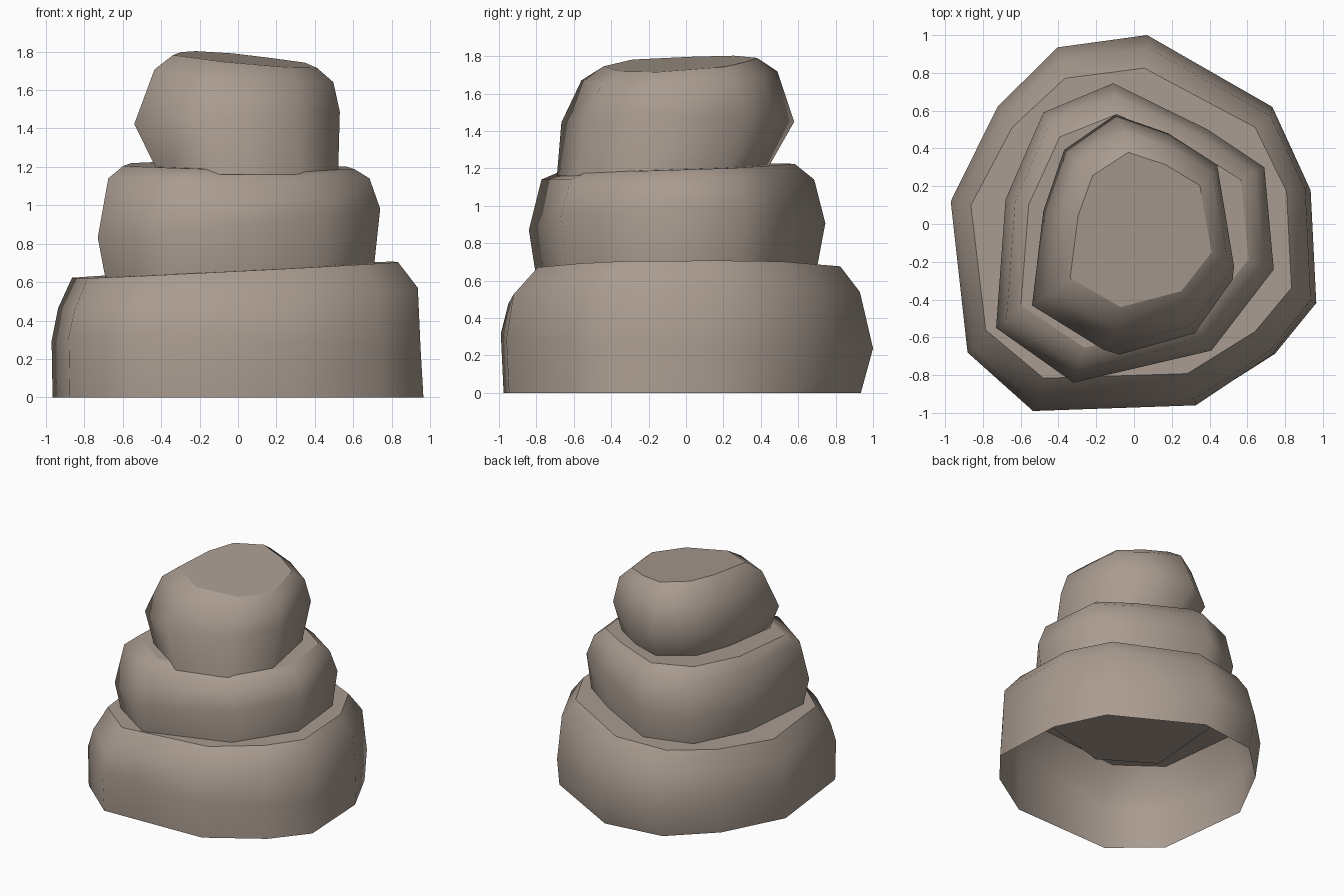
import bpy
import bmesh

if "Cube" in bpy.data.objects:
    bpy.data.objects.remove(bpy.data.objects["Cube"], do_unlink=True)

# One warm grey stone colour
stone = bpy.data.materials.new("warm_grey_stone")
stone.use_nodes = True
colour = (0.40, 0.33, 0.28, 1)
stone.diffuse_color = colour
shader = stone.node_tree.nodes["Principled BSDF"]
shader.inputs["Base Color"].default_value = colour
shader.inputs["Roughness"].default_value = 0.9


def make_stone(name, outline, rings, closed_below=True):
    """Loft an outline through rings of (scale, offset, height, tilt)."""
    bm = bmesh.new()
    loops = []
    for (sx, sy), (dx, dy), height, (tilt_x, tilt_y) in rings:
        loop = []
        for px, py in outline:
            x, y = px * sx + dx, py * sy + dy
            loop.append(bm.verts.new((x, y, height + tilt_x * x + tilt_y * y)))
        loops.append(loop)
    count = len(outline)
    for low, high in zip(loops, loops[1:]):
        for i in range(count):
            j = (i + 1) % count
            bm.faces.new((low[i], low[j], high[j], high[i]))
    caps = [bm.faces.new(loops[-1])]
    if closed_below:
        caps.append(bm.faces.new(loops[0][::-1]))
    # Rounded walls, crisp rims around the flat ends
    for face in bm.faces:
        face.smooth = True
    for cap in caps:
        for edge in cap.edges:
            edge.smooth = False
    bmesh.ops.recalc_face_normals(bm, faces=bm.faces)
    mesh = bpy.data.meshes.new(name)
    bm.to_mesh(mesh)
    bm.free()
    mesh.materials.append(stone)
    obj = bpy.data.objects.new(name, mesh)
    bpy.context.collection.objects.link(obj)
    return obj


# Wide base stone, open underneath
make_stone("base_stone",
           [(0.08, 1), (-0.40, 0.935), (-0.72, 0.62), (-0.97, 0.12),
            (-0.88, -0.68), (-0.53, -0.99), (0.34, -0.96), (0.75, -0.69),
            (0.97, -0.41), (0.94, 0.21), (0.75, 0.62)],
           [((0.995, 0.96), (0, -0.025), 0, (0, 0)),
            ((0.99, 1), (-0.01, 0), 0.27, (-0.03, -0.03)),
            ((0.965, 0.945), (0, -0.015), 0.52, (0.06, 0.015)),
            ((0.875, 0.825), (-0.015, 0), 0.665, (0.05, 0.01))],
           closed_below=False)

# Middle stone, sunk slightly into the base
make_stone("middle_stone",
           [(-0.11, 0.745), (-0.48, 0.59), (-0.68, 0.13), (-0.73, -0.55),
            (-0.32, -0.84), (0.41, -0.67), (0.74, -0.24), (0.69, 0.30),
            (0.39, 0.50)],
           [((0.945, 0.94), (0.005, -0.01), 0.62, (0.04, 0)),
            ((1, 1), (0, 0), 0.91, (0.1, 0.01)),
            ((0.925, 0.92), (0, 0), 1.14, (0, 0)),
            ((0.82, 0.78), (0, 0), 1.205, (-0.02, 0.03))])

# Leaning top stone
make_stone("top_stone",
           [(-0.10, 0.58), (-0.37, 0.39), (-0.48, 0.06), (-0.54, -0.45),
            (-0.16, -0.69), (0.30, -0.56), (0.53, -0.24), (0.44, 0.31),
            (0.18, 0.48)],
           [((0.87, 0.87), (0.06, -0.09), 1.16, (0, 0)),
            ((1, 0.98), (0, 0.01), 1.455, (0.06, 0)),
            ((0.87, 0.825), (0.035, 0.01), 1.69, (-0.08, 0.05)),
            ((0.70, 0.645), (0.04, 0.005), 1.765, (-0.10, 0.06))])
